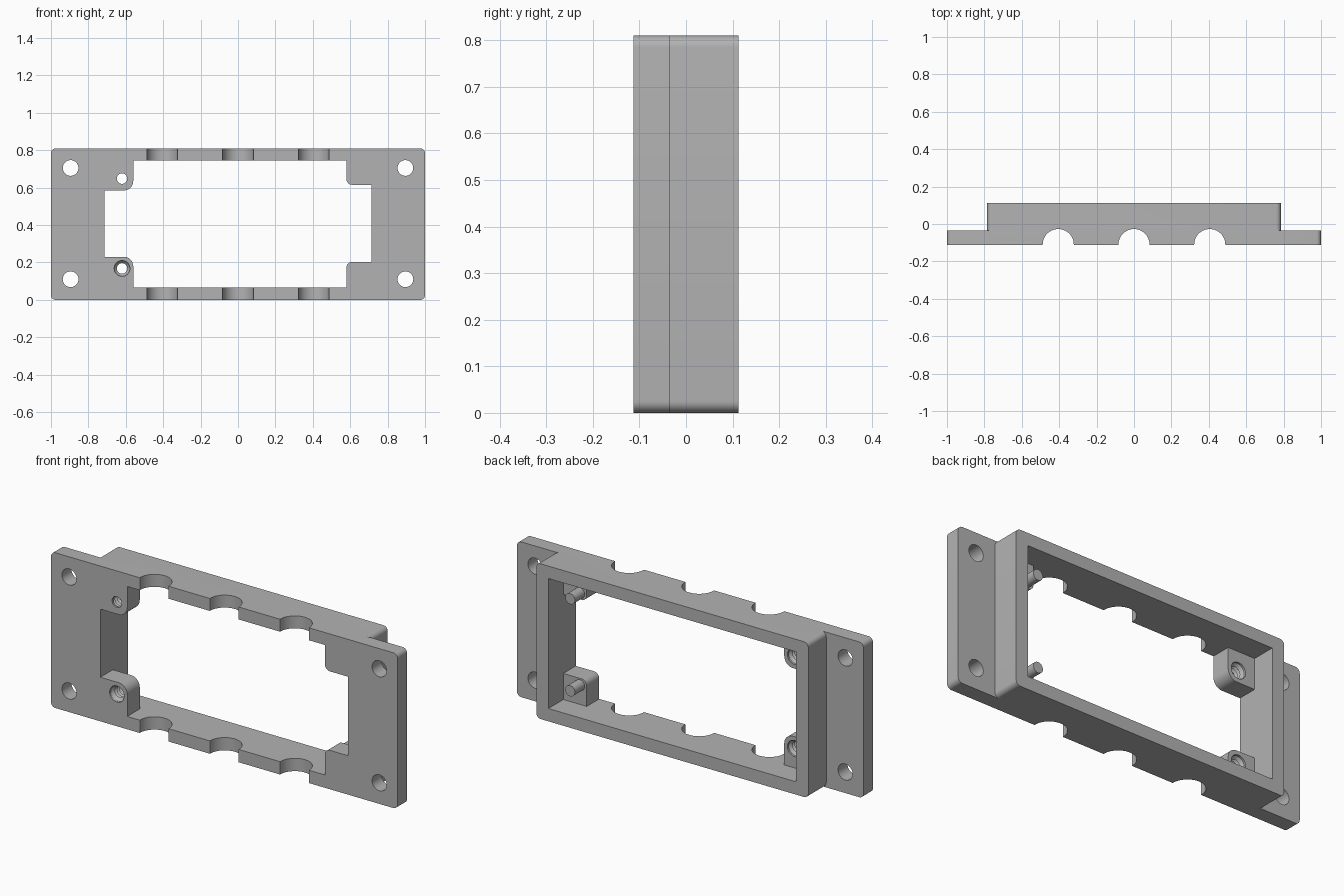
import bpy, bmesh, math
from mathutils import Matrix

if "Cube" in bpy.data.objects:
    bpy.data.objects.remove(bpy.data.objects["Cube"])

FRONT, STEP, BOSS_BACK, BACK = -0.113, -0.035, -0.01, 0.113
HEIGHT = 0.81

grey = bpy.data.materials.new("plain grey")
grey.use_nodes = True
grey.diffuse_color = (0.45, 0.45, 0.45, 1)
grey.node_tree.nodes["Principled BSDF"].inputs["Base Color"].default_value = grey.diffuse_color


def add_object(name, bm):
    bmesh.ops.recalc_face_normals(bm, faces=bm.faces)
    mesh = bpy.data.meshes.new(name)
    bm.to_mesh(mesh)
    bm.free()
    mesh.materials.append(grey)
    obj = bpy.data.objects.new(name, mesh)
    bpy.context.collection.objects.link(obj)
    return obj


def block(name, x0, x1, z0, z1, y0, y1, radius=0, rounded=lambda x, z: True):
    """Box whose chosen front-to-back edges are rounded."""
    bm = bmesh.new()
    bmesh.ops.create_cube(bm, size=1)
    bmesh.ops.scale(bm, vec=(x1 - x0, y1 - y0, z1 - z0), verts=bm.verts)
    bmesh.ops.translate(bm, vec=((x0 + x1) / 2, (y0 + y1) / 2, (z0 + z1) / 2), verts=bm.verts)
    if radius:
        edges = []
        for e in bm.edges:
            a, b = (v.co for v in e.verts)
            if abs(a.y - b.y) > 0.01 and rounded(a.x, a.z):
                edges.append(e)
        bmesh.ops.bevel(bm, geom=edges, offset=radius, segments=8, profile=0.5, affect='EDGES')
    return add_object(name, bm)


def lathe(name, profile, x, z, sides=32):
    """Solid of revolution along y from (radius, y) pairs."""
    bm = bmesh.new()
    rings = [[bm.verts.new((x + r * math.cos(a), y, z + r * math.sin(a)))
              for a in (math.tau * i / sides for i in range(sides))] for r, y in profile]
    for a, b in zip(rings, rings[1:]):
        for i in range(sides):
            j = (i + 1) % sides
            bm.faces.new((a[i], a[j], b[j], b[i]))
    bm.faces.new(rings[0])
    bm.faces.new(rings[-1])
    return add_object(name, bm)


def combine(target, tool, operation):
    mod = target.modifiers.new(operation, 'BOOLEAN')
    mod.operation, mod.solver, mod.object = operation, 'EXACT', tool
    graph = bpy.context.evaluated_depsgraph_get()
    mesh = bpy.data.meshes.new_from_object(target.evaluated_get(graph))
    target.modifiers.clear()
    target.data = mesh
    bpy.data.objects.remove(tool)


# Flange plate and deeper body, hollowed by the main opening
frame = block("mounting_frame", -1, 1, 0, HEIGHT, FRONT, STEP, 0.025)
body = block("body", -0.785, 0.785, 0, HEIGHT, FRONT + 0.03, BACK, 0.025)
combine(frame, body, 'UNION')
combine(frame, block("opening", -0.715, 0.715, 0.067, 0.745, -1, 1), 'DIFFERENCE')

# Corner bosses with one rounded inner corner each
for side, inner, low, high, radius in ((-1, 0.56, 0.23, 0.585, 0.05),
                                       (1, 0.58, 0.203, 0.615, 0.03)):
    for z0, z1, corner in ((0.03, low, low), (high, HEIGHT - 0.03, high)):
        x0, x1 = sorted((side * inner, side * 0.75))
        boss = block("boss", x0, x1, z0, z1, FRONT, BOSS_BACK, radius,
                     lambda x, z: abs(abs(x) - inner) < 0.01 and abs(z - corner) < 0.01)
        combine(frame, boss, 'UNION')

# Flange screw holes
for x in (-0.895, 0.895):
    for z in (0.11, 0.705):
        combine(frame, lathe("hole", [(0.042, -0.2), (0.042, 0.1)], x, z), 'DIFFERENCE')

# Half-round cable notches through the top and bottom rails
for x in (-0.405, 0, 0.405):
    bm = bmesh.new()
    bmesh.ops.create_cone(bm, cap_ends=True, segments=64, radius1=0.083, radius2=0.083, depth=2,
                          matrix=Matrix.Translation((x, -0.11, 0.4)))
    combine(frame, add_object("notch", bm), 'DIFFERENCE')

# Threaded holes in the right-hand bosses
for z, mouth in ((0.168, 0.042), (0.648, 0.028)):
    thread = [(mouth, -0.15), (mouth, FRONT + 0.01)]
    thread += [(0.028 if i % 2 else 0.038, FRONT + 0.016 + i * 0.009) for i in range(9)]
    thread += [(0.042, BOSS_BACK - 0.01), (0.042, 0.05)]
    combine(frame, lathe("thread", thread, -0.62, z), 'DIFFERENCE')

# Locating pins on the left-hand bosses
parts = [frame]
for name, z in (("lower_pin", 0.168), ("upper_pin", 0.648)):
    parts.append(lathe(name, [(0.028, BOSS_BACK - 0.02), (0.028, 0.07)], 0.62, z))

for obj in bpy.context.selected_objects:
    obj.select_set(False)
for obj in parts:
    obj.select_set(True)
bpy.context.view_layer.objects.active = frame
bpy.ops.object.shade_smooth_by_angle(angle=math.radians(30))
